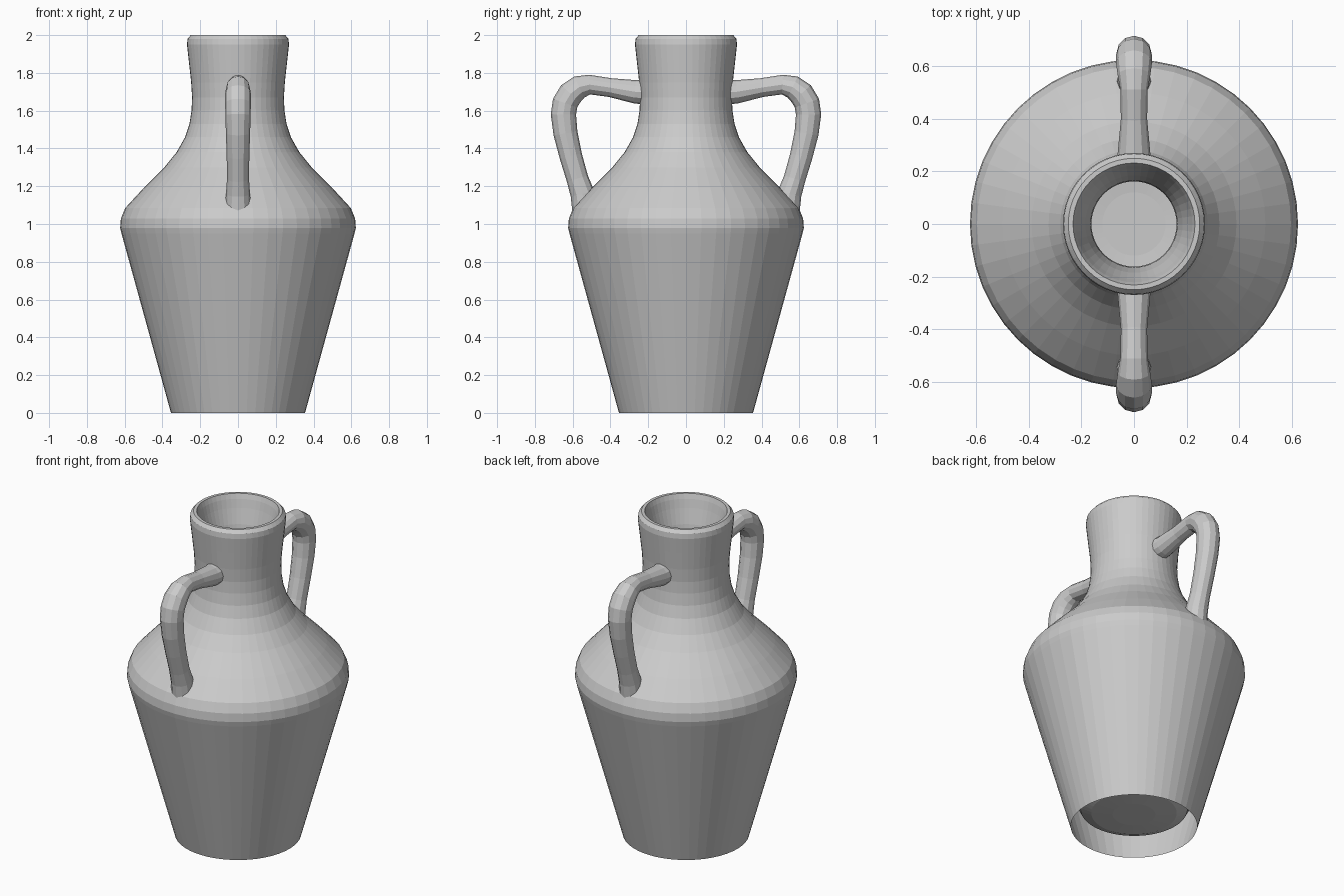
import bpy, bmesh, math

if "Cube" in bpy.data.objects:
    bpy.data.objects.remove(bpy.data.objects["Cube"])

SIDES = 48


def lathe(name, profile, cap_end=False):
    """Spin a (radius, height) profile around z."""
    bm = bmesh.new()
    rings = []
    for r, z in profile:
        rings.append([bm.verts.new((r * math.cos(2 * math.pi * i / SIDES),
                                    r * math.sin(2 * math.pi * i / SIDES), z))
                      for i in range(SIDES)])
    for a, b in zip(rings, rings[1:]):
        for i in range(SIDES):
            j = (i + 1) % SIDES
            bm.faces.new((a[i], a[j], b[j], b[i]))
    if cap_end:
        bm.faces.new(rings[-1])
    bmesh.ops.recalc_face_normals(bm, faces=bm.faces)
    mesh = bpy.data.meshes.new(name)
    bm.to_mesh(mesh)
    bm.free()
    obj = bpy.data.objects.new(name, mesh)
    bpy.context.collection.objects.link(obj)
    return obj


def handle(name, side, points):
    """Round tube along (y, z, radius) points, mirrored by side."""
    curve = bpy.data.curves.new(name, 'CURVE')
    curve.dimensions = '3D'
    curve.bevel_depth = 1.0
    curve.bevel_resolution = 4
    curve.use_fill_caps = True
    spline = curve.splines.new('POLY')
    spline.use_smooth = False
    spline.points.add(len(points) - 1)
    for p, (y, z, r) in zip(spline.points, points):
        p.co = (0, side * y, z, 1)
        p.radius = r
    bpy.context.collection.objects.link(bpy.data.objects.new(name, curve))


# outer wall from the open foot, over the lip, down the inside to a recessed floor
outer = [(0.355, 0), (0.617, 0.95), (0.624, 0.98), (0.62, 1.03), (0.597, 1.085),
         (0.50, 1.19), (0.39, 1.30), (0.325, 1.38), (0.28, 1.46), (0.257, 1.53),
         (0.246, 1.60), (0.243, 1.67), (0.248, 1.75), (0.26, 1.86), (0.27, 1.95),
         (0.267, 1.98), (0.25, 2.0)]
inner = [(0.232, 2.0), (0.222, 1.97), (0.21, 1.92), (0.185, 1.83), (0.165, 1.72),
         (0.162, 1.62), (0.18, 1.50), (0.235, 1.37), (0.32, 1.26), (0.44, 1.14),
         (0.53, 1.03), (0.54, 0.96), (0.33, 0.17), (0.30, 0.11), (0.24, 0.085),
         (0.12, 0.075)]
lathe("jar_body", outer + inner, cap_end=True)

# two handles from neck to shoulder
path = [(0.20, 1.70, 0.068), (0.27, 1.70, 0.062), (0.40, 1.722, 0.050),
        (0.51, 1.738, 0.052), (0.565, 1.725, 0.062), (0.61, 1.69, 0.068),
        (0.64, 1.64, 0.068), (0.649, 1.58, 0.067), (0.638, 1.48, 0.064),
        (0.61, 1.36, 0.060), (0.575, 1.24, 0.058), (0.548, 1.16, 0.064),
        (0.535, 1.08, 0.068), (0.535, 1.02, 0.060)]
for name, side in (("front_handle", -1), ("back_handle", 1)):
    handle(name, side, path)
